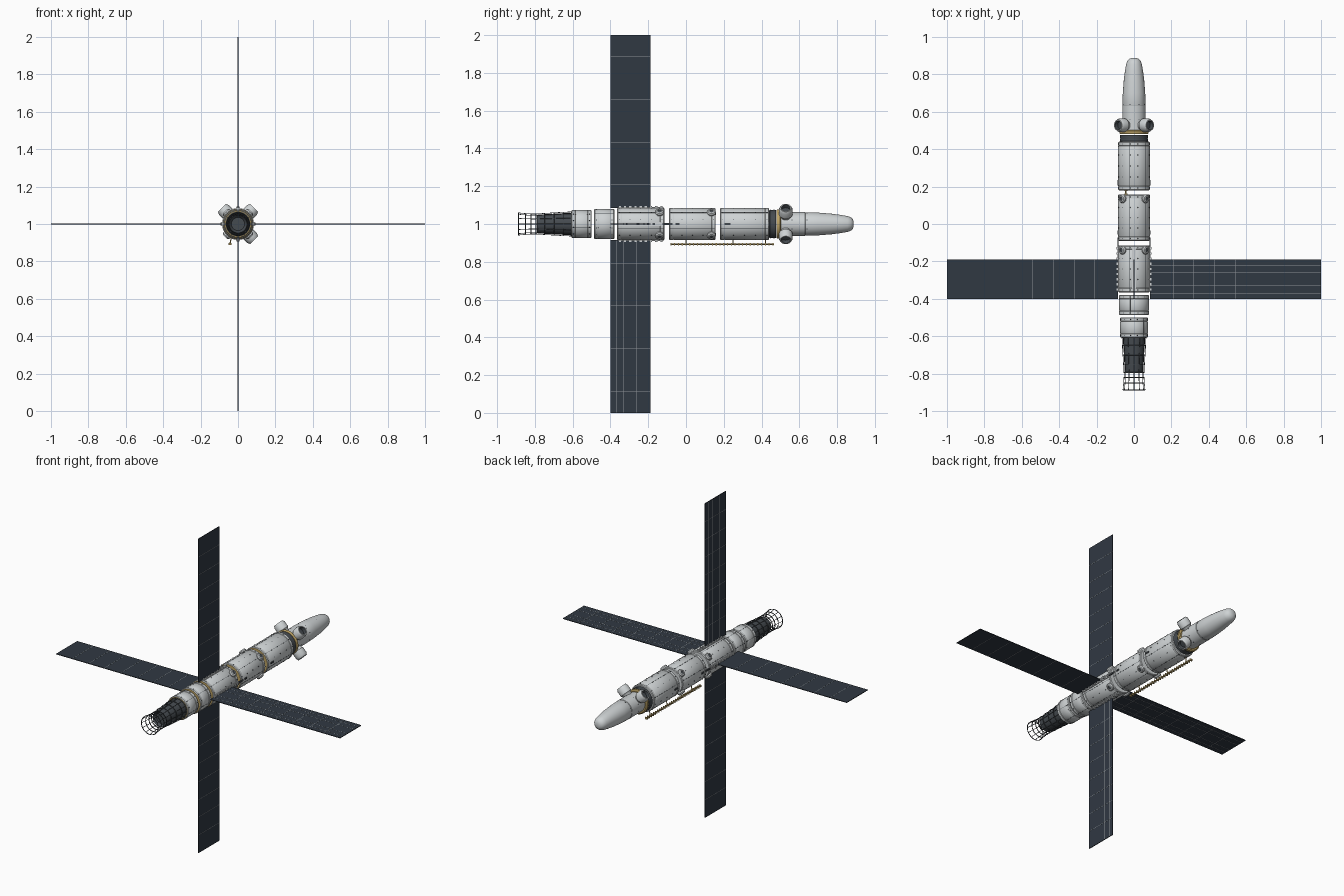
import bpy, bmesh, math
from mathutils import Matrix, Vector

if "Cube" in bpy.data.objects:
    bpy.data.objects.remove(bpy.data.objects["Cube"])

AXIS = Vector((0, 0, 1))


def mat(name, c):
    m = bpy.data.materials.new(name)
    m.diffuse_color = (*c, 1)
    m.use_nodes = True
    m.node_tree.nodes["Principled BSDF"].inputs["Base Color"].default_value = m.diffuse_color
    return m


HULL = mat("hull_grey", (.62, .65, .66))
DARK = mat("dark_metal", (.06, .07, .08))
GOLD = mat("gold_foil", (.5, .36, .13))
PANEL = mat("panel_blue_black", (.03, .04, .055))
LINE = mat("panel_line", (.3, .32, .34))


def finish(name, bm, mats, smooth=True):
    bmesh.ops.recalc_face_normals(bm, faces=bm.faces)
    me = bpy.data.meshes.new(name)
    bm.to_mesh(me)
    bm.free()
    ob = bpy.data.objects.new(name, me)
    bpy.context.collection.objects.link(ob)
    for m in mats:
        me.materials.append(m)
    if smooth:
        bpy.ops.object.select_all(action='DESELECT')
        ob.select_set(True)
        bpy.context.view_layer.objects.active = ob
        bpy.ops.object.shade_smooth_by_angle(angle=math.radians(35))
    return ob


def lathe(bm, prof, n=40, closed=False, M=None):
    """Spin (position, radius) points round the y axis."""
    M = M or Matrix.Translation(AXIS)
    rings = [[bm.verts.new(M @ Vector((r * math.cos(2 * math.pi * i / n), y,
              r * math.sin(2 * math.pi * i / n)))) for i in range(n)] for y, r in prof]
    pairs = list(zip(rings, rings[1:]))
    if closed:
        pairs.append((rings[-1], rings[0]))
    for a, b in pairs:
        for i in range(n):
            j = (i + 1) % n
            bm.faces.new((a[i], a[j], b[j], b[i]))
    if not closed:
        return bm.faces.new(rings[0]), bm.faces.new(rings[-1])


def box(bm, c, s, M=Matrix(), mi=0):
    r = bmesh.ops.create_cube(bm, size=1, matrix=M @ Matrix.Translation(c) @ Matrix.Diagonal((*s, 1)))
    for f in {f for v in r['verts'] for f in v.link_faces}:
        f.material_index = mi


def rod(bm, a, b, r, n=6):
    a, b = Vector(a), Vector(b)
    d = b - a
    bmesh.ops.create_cone(bm, cap_ends=True, segments=n, radius1=r, radius2=r, depth=d.length,
                          matrix=Matrix.Translation((a + b) / 2) @ d.to_track_quat('Z', 'Y').to_matrix().to_4x4())


def ring(bm, y, r, t):
    lathe(bm, [(y + t * math.cos(k * math.pi / 3), r + t * math.sin(k * math.pi / 3)) for k in range(6)],
          32, True)


def around(deg):
    """Local +x becomes the radial direction at the given angle."""
    return Matrix.Translation(AXIS) @ Matrix.Rotation(-math.radians(deg), 4, 'Y')


# Hull sections, with foil on their front bulkheads
sections = [("hull_forward", .18, .44, .085), ("hull_middle", -.09, .157, .085),
            ("hull_wing", -.365, -.115, .085), ("hull_service", -.487, -.379, .08),
            ("hull_aft", -.607, -.499, .074)]
for name, y0, y1, r in sections:
    bm = bmesh.new()
    e = .004
    f, _ = lathe(bm, [(y0, r - e), (y0 + e, r), (y0 + .02, r), (y0 + .022, r - .002), (y0 + .025, r),
                      (y1 - .025, r), (y1 - .022, r - .002), (y1 - .02, r), (y1 - e, r), (y1, r - e)])
    f.material_index = 1
    finish(name, bm, [HULL, GOLD])

# Rivets and lengthwise seams on the hull
bm = bmesh.new()
for name, y0, y1, r in sections:
    rows = max(2, round((y1 - y0) / .05))
    for k in range(12):
        M = around(k * 30 + 15)
        for i in range(rows):
            box(bm, (r, y0 + .012 + (y1 - y0 - .024) * i / (rows - 1), 0), (.003, .005, .004), M)
        if k % 2:
            box(bm, (r, (y0 + y1) / 2, 0), (.001, y1 - y0 - .01, .0015), M)
for k in range(8):
    for y in (.56, .64, .70, .76):
        box(bm, (.0615 if y < .7 else .058 if y < .75 else .0535, y, 0), (.003, .005, .004), around(k * 45 + 20))
finish("rivets", bm, [DARK], False)

# Nose, its collar and dark neck
bm = bmesh.new()
lathe(bm, [(.48, .062), (.63, .0625), (.632, .061), (.635, .062), (.7, .06), (.77, .0545), (.82, .048),
           (.855, .042), (.873, .035), (.883, .025), (.888, .012)])
finish("nose", bm, [HULL])
bm = bmesh.new()
lathe(bm, [(.438, .07), (.445, .076), (.455, .073), (.465, .076), (.477, .074)])
finish("neck", bm, [DARK])
bm = bmesh.new()
lathe(bm, [(.48, .074), (.485, .077), (.497, .077), (.502, .07)])
finish("collar", bm, [GOLD])

# Three docking ports with hollow dark mouths
for name, a in (("upper_right", 45), ("upper_left", 135), ("lower_right", -45)):
    M = around(a) @ Matrix.Translation((0, .528, 0)) @ Matrix.Rotation(-math.pi / 2, 4, 'Z')
    bm = bmesh.new()
    _, f = lathe(bm, [(.05, .026), (.068, .03), (.074, .036), (.108, .036), (.116, .032), (.121, .03),
                      (.121, .024), (.1, .022)], 24, M=M)
    bm.faces.ensure_lookup_table()
    for q in bm.faces:
        if all((M.inverted() @ v.co).xz.length < .0245 for v in q.verts):
            q.material_index = 1
    finish("docking_port_" + name, bm, [HULL, DARK])

# Small round pods by the hull joints
bm = bmesh.new()
for y in (.135, -.14):
    for a in (45, 135, 225, 315):
        M = around(a) @ Matrix.Translation((0, y, 0)) @ Matrix.Rotation(-math.pi / 2, 4, 'Z')
        _, f = lathe(bm, [(.07, .023), (.09, .023), (.097, .018), (.098, .012), (.094, .011)], 16, M=M)
        f.material_index = 1
finish("pods", bm, [HULL, DARK])

# Side handles, one bridging the joint
bm = bmesh.new()
for a in (0, 180):
    for y, l in ((-.32, .02), (-.26, .025), (-.21, .03), (-.165, .025), (-.1, .055), (-.045, .02), (.22, .03)):
        box(bm, (.086, y, 0), (.006, l, .01), around(a))
finish("handles", bm, [DARK], False)

# Engine cone and its open cage
bm = bmesh.new()
f, _ = lathe(bm, [(-.77, .035), (-.79, .048), (-.78, .05), (-.7, .054), (-.605, .06)], 32)
finish("engine_cone", bm, [DARK])
bm = bmesh.new()
cage = [(-.607, .064), (-.65, .062), (-.7, .059), (-.75, .056), (-.795, .053), (-.82, .053), (-.85, .055), (-.887, .059)]
for y, r in cage:
    ring(bm, y, r, .0025)
for k in range(12):
    d = Vector((math.cos(k * math.pi / 6), 0, math.sin(k * math.pi / 6)))
    for (ya, ra), (yb, rb) in zip(cage, cage[1:]):
        rod(bm, AXIS + d * ra + Vector((0, ya, 0)), AXIS + d * rb + Vector((0, yb, 0)), .0018, 5)
finish("engine_cage", bm, [DARK])

# Four solar wings, ribbed lengthwise on one face
for name, a in (("right", 0), ("top", 90), ("left", 180), ("bottom", 270)):
    M = around(a)
    bm = bmesh.new()
    box(bm, (.543, -.295, 0), (.914, .212, .004), M)
    for x in (.21, .32, .43, .545, .66, .77, .885):
        box(bm, (x, -.295, 0), (.002, .21, .005), M, 1)
    for y in (-.37, -.33, -.26, -.22):
        box(bm, (.543, y, .002), (.912, .002, .001), M, 1)
    finish("solar_wing_" + name, bm, [PANEL, LINE], False)
    # Wing root with small teeth
    bm = bmesh.new()
    box(bm, (.084, -.24, 0), (.01, .24, .022), M)
    for i in range(9):
        box(bm, (.089, -.35 + i * .0275, 0), (.01, .012, .016), M)
    finish("wing_root_" + name, bm, [HULL], False)

# Toothed boom under the hull
bm = bmesh.new()
X, Z = -.043, .893
rod(bm, (X, -.083, Z), (X, .465, Z), .004, 8)
for i in range(28):
    box(bm, (X, -.08 + i * .02, Z), (.016, .006, .013))
for y in (0, .25, .42):
    rod(bm, (X, y, Z), (X * .8, y, .935), .003)
finish("boom", bm, [GOLD], False)
